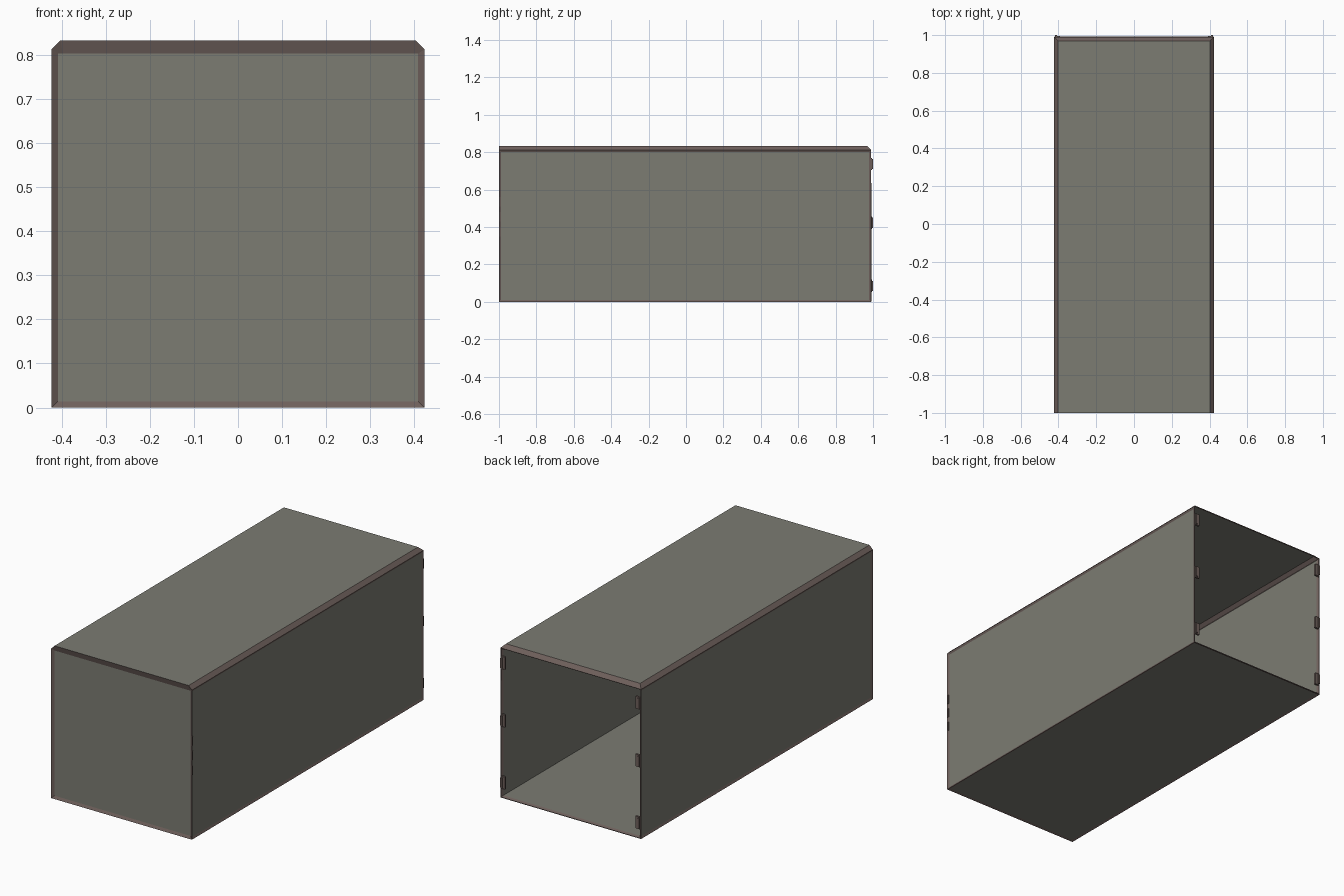
import bpy, bmesh
from mathutils import Vector

if "Cube" in bpy.data.objects:
    bpy.data.objects.remove(bpy.data.objects["Cube"])

W, H, Y0, Y1 = 0.423, 0.833, -1.0, 0.99


def material(name, rgb):
    m = bpy.data.materials.new(name)
    m.diffuse_color = (*rgb, 1)
    m.use_nodes = True
    m.node_tree.nodes["Principled BSDF"].inputs["Base Color"].default_value = m.diffuse_color
    return m


panel = material("panel_grey", (0.20, 0.20, 0.17))
trim = material("frame_brown", (0.155, 0.115, 0.105))


def finish(name, bm, mats):
    me = bpy.data.meshes.new(name)
    bm.to_mesh(me)
    bm.free()
    for m in mats:
        me.materials.append(m)
    ob = bpy.data.objects.new(name, me)
    bpy.context.collection.objects.link(ob)
    return ob


def add_box(bm, lo, hi):
    lo, hi = Vector(lo), Vector(hi)
    vs = bmesh.ops.create_cube(bm, size=1)["verts"]
    for v in vs:
        v.co = (lo + hi) / 2 + v.co * (hi - lo)
    return vs


def facing(bm, axis):
    return [f for f in bm.faces if f.normal.dot(Vector(axis)) > 0.99]


# Container shell: top edges chamfered on the sides and back
bm = bmesh.new()
add_box(bm, (-W, Y0, 0), (W, Y1, H))
edges = [e for e in bm.edges if all(v.co.z > H - 0.01 for v in e.verts)
         and not all(v.co.y < Y0 + 0.01 for v in e.verts)]
bmesh.ops.bevel(bm, geom=edges, offset=0.02, segments=1, affect='EDGES')
bm.normal_update()

# Brown frame, with recessed panels on the sides, bottom and front
for f in bm.faces:
    f.material_index = 1
facing(bm, (0, 0, 1))[0].material_index = 0
for axis, width, depth in (((1, 0, 0), 0.011, -0.005), ((-1, 0, 0), 0.011, -0.005),
                           ((0, 0, -1), 0.011, -0.004), ((0, -1, 0), 0.014, -0.008)):
    f = facing(bm, axis)[0]
    bmesh.ops.inset_individual(bm, faces=[f], thickness=width, depth=depth,
                               use_even_offset=True)
    f.material_index = 0
    if axis[1]:
        # Deeper header above the front panel
        for v in f.verts:
            v.co.z = min(v.co.z, 0.803)
    bm.normal_update()

# Open back
bmesh.ops.delete(bm, geom=facing(bm, (0, 1, 0)), context='FACES')
shell = finish("container_shell", bm, [panel, trim])
solid = shell.modifiers.new("wall_thickness", 'SOLIDIFY')
solid.thickness = 0.006
solid.offset = -1

# Hinges on both rear posts: a leaf and a slim pin
for side, label in ((-1, "left"), (1, "right")):
    for i, z in enumerate((0.053, 0.39, 0.704)):
        bm = bmesh.new()
        xs = sorted((side * 0.392, side * 0.418))
        add_box(bm, (xs[0], 0.984, z), (xs[1], 0.995, z + 0.066))
        px = side * 0.412
        add_box(bm, (px - 0.005, 0.988, z + 0.006), (px + 0.005, 1.0, z + 0.06))
        finish(f"{label}_hinge_{i + 1}", bm, [trim])

# Small latch keepers on the right front post
for i, z in enumerate((0.35, 0.43, 0.51)):
    bm = bmesh.new()
    add_box(bm, (0.418, -0.998, z), (0.4235, -0.991, z + 0.05))
    finish(f"latch_keeper_{i + 1}", bm, [trim])
